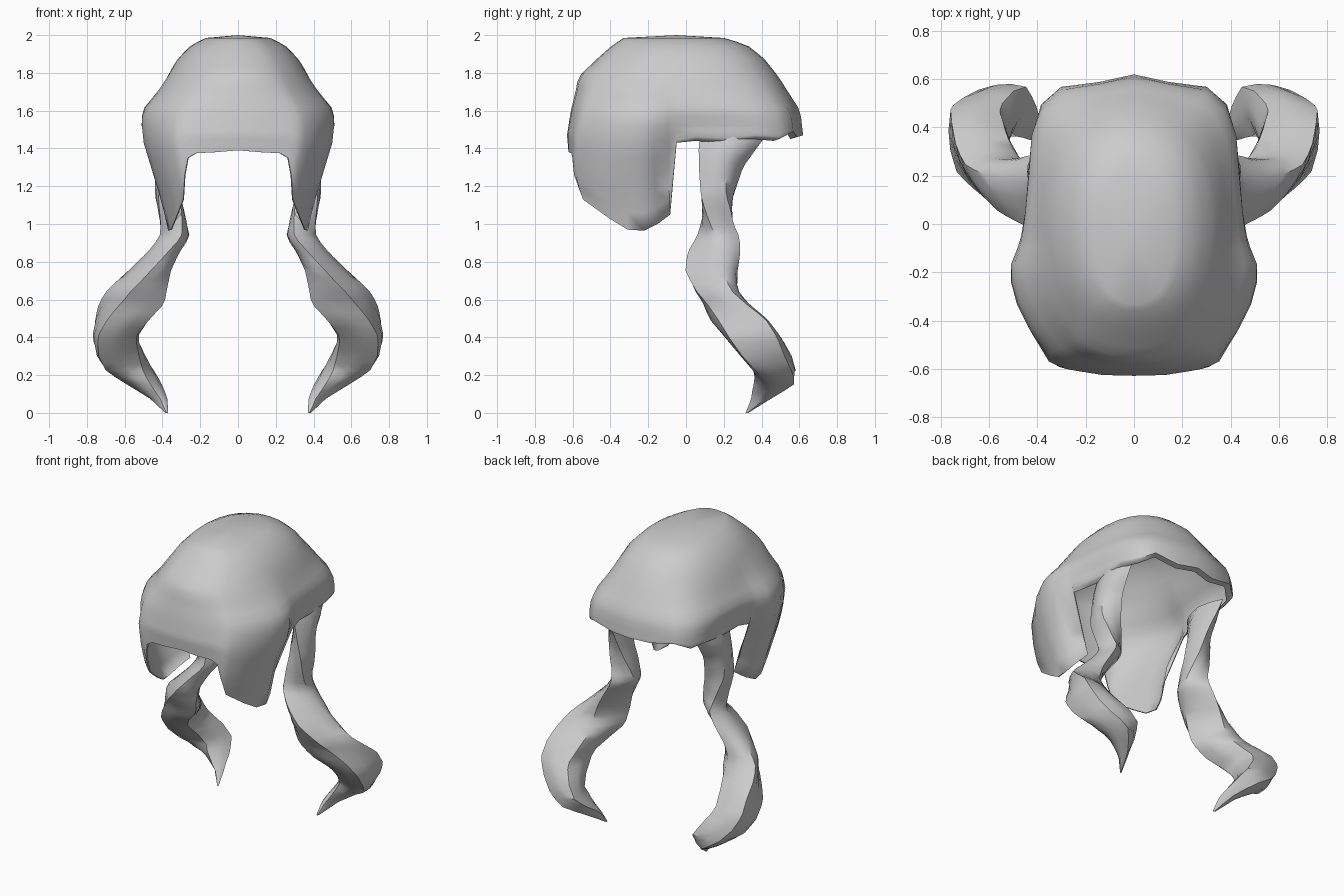
import bpy, math

if "Cube" in bpy.data.objects:
    bpy.data.objects.remove(bpy.data.objects["Cube"])


def lerp_table(table, z):
    # table rows: (z, values...), z descending
    if z >= table[0][0]:
        return table[0][1:]
    for a, b in zip(table, table[1:]):
        if z >= b[0]:
            f = (a[0] - z) / (a[0] - b[0])
            return [p + (q - p) * f for p, q in zip(a[1:], b[1:])]
    return table[-1][1:]


def finish(name, verts, faces, angle):
    me = bpy.data.meshes.new(name)
    me.from_pydata(verts, [], faces)
    ob = bpy.data.objects.new(name, me)
    bpy.context.collection.objects.link(ob)
    m = ob.modifiers.new("mirror", 'MIRROR')
    m.use_clip = True
    m.merge_threshold = 0.001
    bpy.ops.object.select_all(action='DESELECT')
    ob.select_set(True)
    bpy.context.view_layer.objects.active = ob
    bpy.ops.object.mode_set(mode='EDIT')
    bpy.ops.mesh.select_all(action='SELECT')
    bpy.ops.mesh.normals_make_consistent(inside=False)
    bpy.ops.object.mode_set(mode='OBJECT')
    bpy.ops.object.shade_smooth_by_angle(angle=math.radians(angle))
    return ob


# Hair cap: height -> half width, front depth, back depth
CAP = [(1.985, .17, .33, .20), (1.95, .245, .385, .32), (1.88, .315, .465, .41),
       (1.78, .38, .57, .49), (1.7, .435, .585, .54), (1.6, .52, .61, .605),
       (1.47, .52, .63, .62), (1.3, .46, .615, .60), (1.2, .43, .605, .6),
       (1.1, .40, .57, .6), (.97, .37, .56, .6)]
# Half outline of the cap: x factor, y factor, hem height
COLS = [(0, -1, 1.39), (.25, -1, 1.38), (.46, -.985, 1.375), (.56, -.98, 1.35),
        (.63, -.97, 1.26), (.71, -.94, 1.13), (.86, -.72, 1.03), (.96, -.55, .97),
        (1, -.4, .965), (.98, -.27, 1.0), (.91, -.15, 1.05), (.88, -.08, 1.43),
        (.84, .08, 1.45), (.82, .35, 1.44), (.81, .6, 1.46), (.74, .8, 1.45),
        (.58, .92, 1.49), (.27, .95, 1.46), (0, 1, 1.47)]
UPPER, LOWER = 12, 7


def cap_point(px, py, z):
    w, yf, yb = lerp_table(CAP, z)
    # the outline turns oval towards the crown
    f = (z - 1.52) / .3 if py > -.3 else (z - 1.3) / .5
    f = min(1, max(0, f))
    n = (abs(px) ** 2.3 + abs(py) ** 2.3) ** (1 / 2.3)
    g = 1 - f + f / n
    # rear of the side lock folds inward lower down
    if -.3 < py < -.1:
        px -= (.12 if py > -.2 else .05) * min(1, max(0, (1.5 - z) / .3))
    return (px * w * g, py * g * (yf if py < 0 else yb), z)


verts, faces = [(0, -.05, 2.0)], []
N = UPPER + LOWER + 1
for px, py, hem in COLS:
    zs = [1.985 - .465 * (r / UPPER) ** 1.3 for r in range(UPPER)]
    zs += [1.52 + (hem - 1.52) * r / (LOWER - 1) for r in range(LOWER)]
    verts += [cap_point(px, py, z) for z in zs]
    # hem turned inward at the back
    x, y, z = verts[-1]
    k = .94 if py > 0 else .985
    verts.append((x * k, y * k, z - (.01 if py > 0 else 0)))
for c in range(len(COLS) - 1):
    a = 1 + c * N
    faces.append((0, a, a + N))
    for r in range(N - 1):
        faces.append((a + r, a + r + 1, a + N + r + 1, a + N + r))
finish("hair_cap", verts, faces, 60)

# Curling tails: height -> x min, x max, y min, y max, skew of the section
TAIL = [(1.47, .31, .42, .08, .42, 90), (1.4, .30, .44, .07, .37, 90),
        (1.3, .30, .445, .07, .30, 100), (1.15, .29, .45, .07, .26, 100),
        (1.0, .26, .42, .075, .255, 80), (.93, .25, .42, .06, .28, 70),
        (.85, .31, .48, .01, .285, 65), (.75, .36, .58, -.01, .28, 65),
        (.65, .38, .69, .03, .29, 65), (.58, .385, .74, .07, .35, 62),
        (.5, .45, .77, .10, .45, 65), (.4, .515, .79, .18, .53, 85),
        (.3, .47, .765, .27, .58, 105), (.22, .43, .71, .34, .60, 110),
        (.15, .40, .59, .36, .57, 80), (.08, .375, .47, .345, .46, 60),
        (0, .37, .385, .315, .33, 60)]
SIDES, STEPS = 12, 40
verts, faces = [], []
for i in range(STEPS):
    z = 1.47 * (1 - i / (STEPS - 1))
    x0, x1, y0, y1, skew = lerp_table(TAIL, z)
    for k in range(SIDES):
        t = math.tau * k / SIDES + i * .08
        ridge = 1.03 if k % 3 == 0 else .88
        verts.append(((x0 + x1) / 2 + (x1 - x0) / 2 * ridge * math.cos(t),
                      (y0 + y1) / 2 + (y1 - y0) / 2 * ridge * math.cos(t - math.radians(skew)), z))
for i in range(STEPS - 1):
    for k in range(SIDES):
        a, b = i * SIDES + k, i * SIDES + (k + 1) % SIDES
        faces.append((a, b, b + SIDES, a + SIDES))
faces.append(tuple(range((STEPS - 1) * SIDES, STEPS * SIDES)))
finish("hair_tails", verts, faces, 45)
